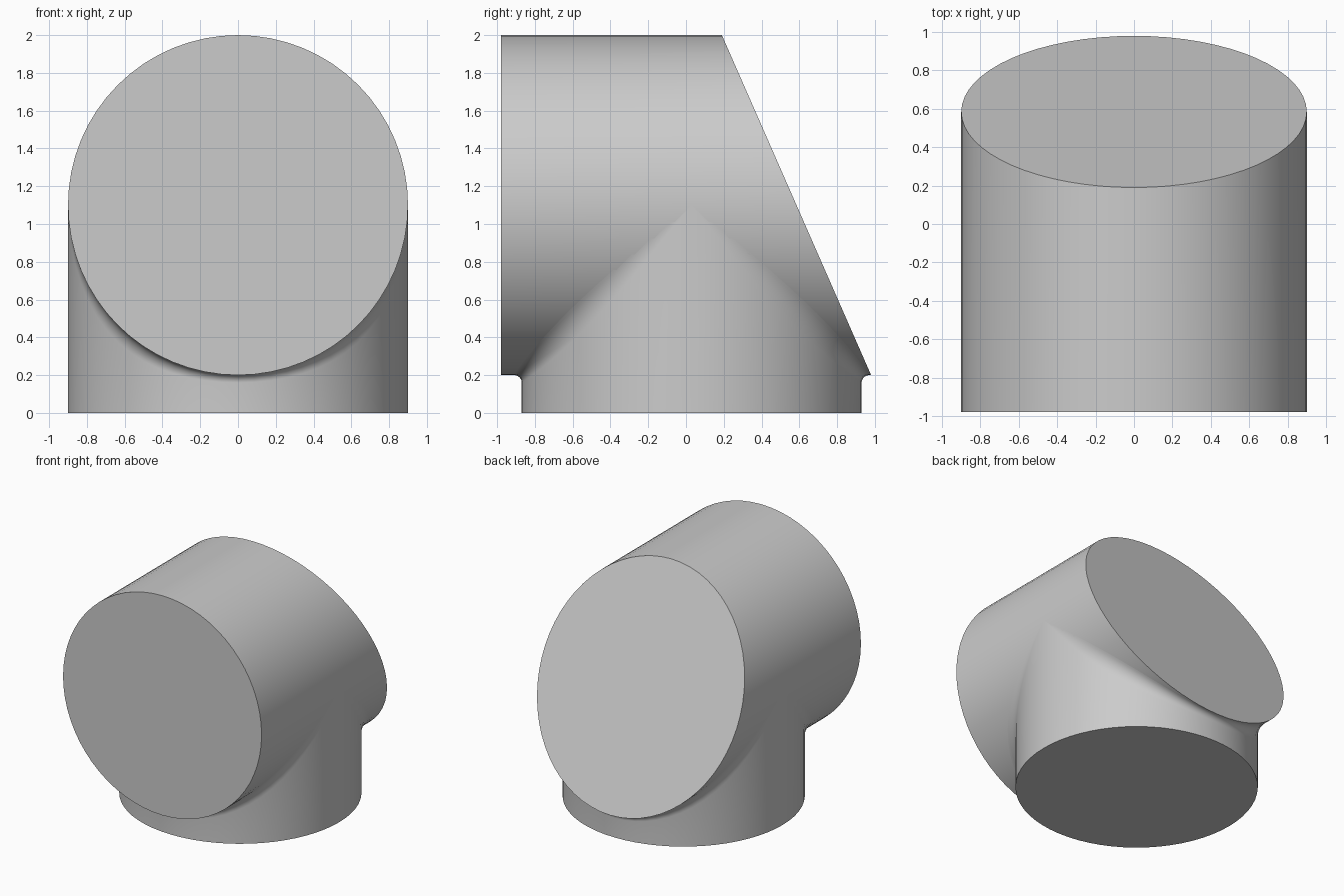
import bpy, bmesh, math
from mathutils import Vector

cube = bpy.data.objects.get("Cube")
if cube:
    bpy.data.objects.remove(cube, do_unlink=True)

R = 0.9            # radius of both pipes
AXIS_Z = 1.1       # height of the horizontal pipe axis
COL_Y = 0.03       # centre of the upright pipe
SEG = 64
ARC = 8            # steps across the blend
FRONT_Y = -0.98

grey = bpy.data.materials.new("plain_grey")
grey.use_nodes = True
grey.diffuse_color = (0.6, 0.6, 0.6, 1)
grey.node_tree.nodes["Principled BSDF"].inputs["Base Color"].default_value = (0.6, 0.6, 0.6, 1)


def finish(name, bm):
    bmesh.ops.remove_doubles(bm, verts=bm.verts, dist=0.0001)
    bmesh.ops.recalc_face_normals(bm, faces=bm.faces)
    mesh = bpy.data.meshes.new(name)
    bm.to_mesh(mesh)
    bm.free()
    mesh.materials.append(grey)
    obj = bpy.data.objects.new(name, mesh)
    bpy.context.collection.objects.link(obj)
    bpy.ops.object.select_all(action='DESELECT')
    obj.select_set(True)
    bpy.context.view_layer.objects.active = obj
    bpy.ops.object.shade_smooth_by_angle(angle=math.radians(35))
    return obj


def skin(bm, rings):
    for a, b in zip(rings, rings[1:]):
        for i in range(SEG):
            j = (i + 1) % SEG
            bm.faces.new((a[i], a[j], b[j], b[i]))


angles = [2 * math.pi * i / SEG for i in range(SEG)]

# Horizontal pipe: square front end, slanted back end
bm = bmesh.new()
front, back = [], []
for t in angles:
    x, z = R * math.cos(t), AXIS_Z + R * math.sin(t)
    front.append(bm.verts.new((x, FRONT_Y, z)))
    back.append(bm.verts.new((x, 0.98 - (z - 0.2) * 0.79 / 1.8, z)))
skin(bm, [front, back])
bm.faces.new(front)
bm.faces.new(back)
finish("horizontal_pipe", bm)

# Upright pipe, flaring into the horizontal one with a blend that widens at the sides
bm = bmesh.new()
rings = [[] for _ in range(ARC + 2)]
for t in angles:
    c, s = math.cos(t), math.sin(t)
    r = 0.04 + 0.17 * c * c
    n_up = Vector((c, s, 0))
    n_side = Vector((c, 0, -abs(s)))
    centre = Vector(((R + r) * c, COL_Y + (R + r) * s, AXIS_Z - (R + r) * abs(s)))
    rings[0].append(bm.verts.new((R * c, COL_Y + R * s, 0)))
    for k in range(ARC + 1):
        n = n_up.lerp(n_side, k / ARC).normalized()
        rings[k + 1].append(bm.verts.new(centre - r * n))
skin(bm, rings)
bm.faces.new(rings[0])
finish("upright_pipe", bm)
